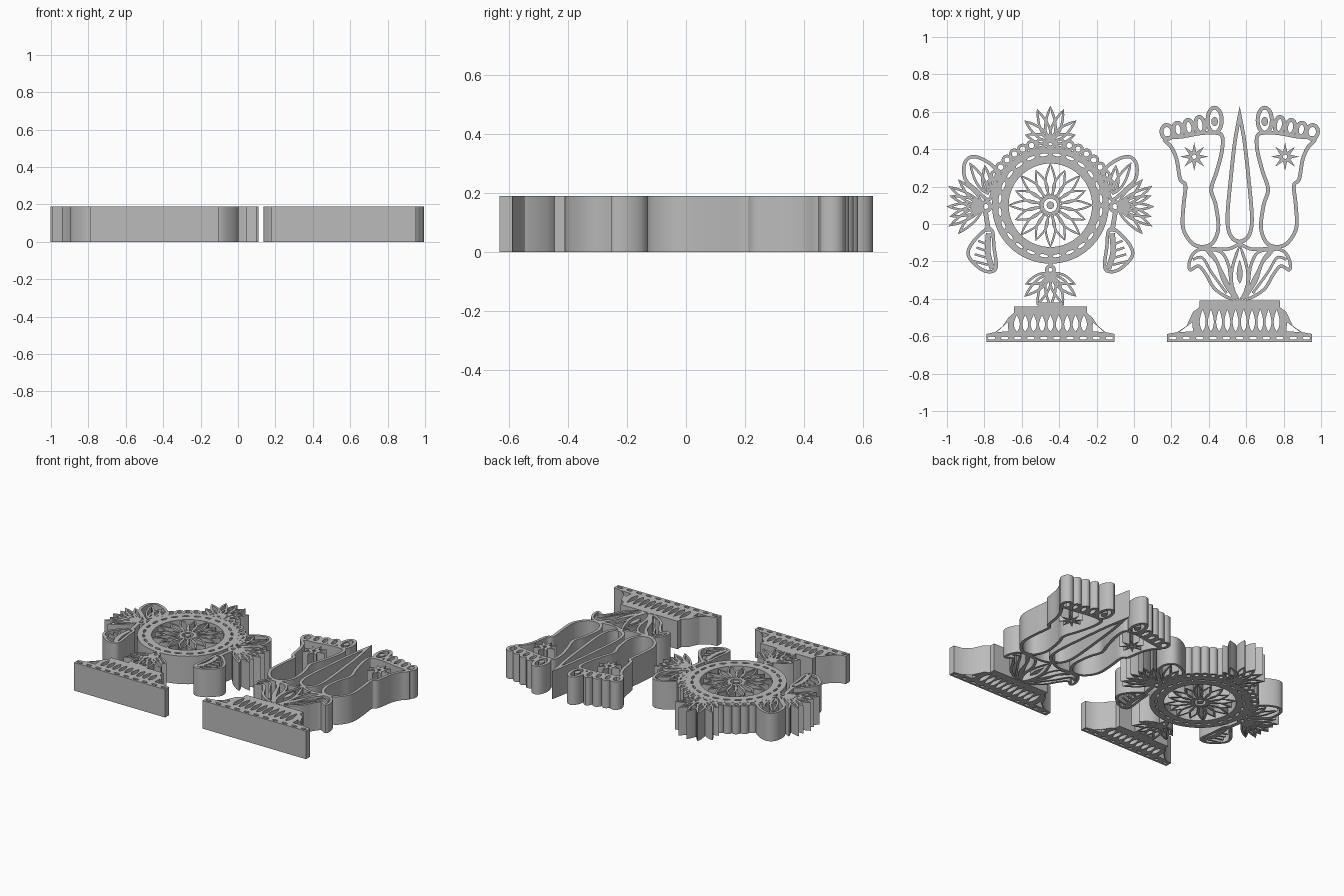
import bpy, bmesh, math
from mathutils import Vector

cube = bpy.data.objects.get("Cube")
if cube:
    bpy.data.objects.remove(cube)

H = 0.19             # thickness of every cut-out
WALL = 0.018         # usual outline width
WHEEL_X, FEET_X = -0.447, 0.565
HUB_Y = 0.10
parts = []

grey = bpy.data.materials.new("plain_grey")
grey.use_nodes = True
grey.diffuse_color = (0.5, 0.5, 0.5, 1)
grey.node_tree.nodes["Principled BSDF"].inputs["Base Color"].default_value = (0.5, 0.5, 0.5, 1)


def add(name, mesh):
    ob = bpy.data.objects.new(name, mesh)
    mesh.materials.append(grey)
    bpy.context.collection.objects.link(ob)
    parts.append(ob)


def solid(name, outline, holes=()):
    """Extruded flat shape with holes."""
    cu = bpy.data.curves.new(name, 'CURVE')
    cu.dimensions, cu.fill_mode, cu.extrude = '2D', 'BOTH', H / 2
    for loop in [outline, *holes]:
        sp = cu.splines.new('POLY')
        sp.points.add(len(loop) - 1)
        for p, c in zip(sp.points, loop):
            p.co = (c[0], c[1], 0, 1)
        sp.use_cyclic_u = True
    tmp = bpy.data.objects.new(name, cu)
    bpy.context.collection.objects.link(tmp)
    deps = bpy.context.evaluated_depsgraph_get()
    mesh = bpy.data.meshes.new_from_object(tmp.evaluated_get(deps))
    bpy.data.objects.remove(tmp)
    for v in mesh.vertices:
        v.co.z += H / 2
    mesh.materials.clear()
    add(name, mesh)


def wall(name, pts, w=WALL, closed=True):
    """Upright wall of even width following a path."""
    pts = [Vector(p) for p in pts]
    n = len(pts)
    bm = bmesh.new()
    rows = []
    for i, p in enumerate(pts):
        a = pts[i - 1] if closed or i else p
        b = pts[(i + 1) % n] if closed or i < n - 1 else p
        t = (b - a).normalized()
        off = Vector((-t.y, t.x)) * w / 2
        rows.append([bm.verts.new((*(p + off * s), z)) for s, z in ((1, 0), (-1, 0), (-1, H), (1, H))])
    for i in range(n if closed else n - 1):
        a, b = rows[i], rows[(i + 1) % n]
        for k in range(4):
            bm.faces.new((a[k], a[(k + 1) % 4], b[(k + 1) % 4], b[k]))
    if not closed:
        bm.faces.new(rows[0])
        bm.faces.new(rows[-1])
    bmesh.ops.recalc_face_normals(bm, faces=bm.faces)
    mesh = bpy.data.meshes.new(name)
    bm.to_mesh(mesh)
    bm.free()
    add(name, mesh)


def smooth(pts, closed=True, steps=6):
    """Rounded path through a few points."""
    n, out = len(pts), []
    P = [Vector(p) for p in pts]
    get = (lambda i: P[i % n]) if closed else (lambda i: P[max(0, min(n - 1, i))])
    for i in range(n if closed else n - 1):
        a, b, c, d = (get(i + k) for k in (-1, 0, 1, 2))
        for s in range(steps):
            t = s / steps
            out.append((2 * b + (c - a) * t + (2 * a - 5 * b + 4 * c - d) * t * t
                        + (3 * b - a - 3 * c + d) * t ** 3) / 2)
    return out if closed else out + [P[-1]]


def place(pts, cx, side=1):
    return [(cx + side * p[0], p[1]) for p in pts]


def oval(x, y, rx, ry, tilt=0, n=20):
    c, s = math.cos(tilt), math.sin(tilt)
    ring = [(rx * math.cos(k * math.tau / n), ry * math.sin(k * math.tau / n)) for k in range(n)]
    return [(x + u * c - v * s, y + u * s + v * c) for u, v in ring]


def leaf(base, tip, half, n=7):
    a, b = Vector(base), Vector(tip)
    side = (b - a).normalized().orthogonal()
    shape = [(k / n, half * math.sin(math.pi * (k / n) ** 0.8)) for k in range(n + 1)]
    return [a.lerp(b, t) + side * h for t, h in shape] + [a.lerp(b, t) - side * h for t, h in shape[-2:0:-1]]


def polar(r, ang, cx=WHEEL_X, cy=HUB_Y):
    return (cx + r * math.cos(ang), cy + r * math.sin(ang))


# Wheel rim with slots, inner rim and hub
slots = []
for k in range(24):
    a = math.tau * (k + 0.5) / 24
    slots.append(oval(*polar(0.272, a), 0.008, 0.024, a, 10))
solid("wheel_rim", oval(WHEEL_X, HUB_Y, 0.312, 0.312, n=72),
      [oval(WHEEL_X, HUB_Y, 0.242, 0.242, n=72)] + slots)
wall("inner_rim", oval(WHEEL_X, HUB_Y, 0.234, 0.234, n=72), 0.022)
wall("hub_ring", oval(WHEEL_X, HUB_Y, 0.045, 0.045), 0.018)
solid("hub_pin", oval(WHEEL_X, HUB_Y, 0.02, 0.02))

# Wheel petals, long and short in turn
for k in range(16):
    a = math.tau * k / 16
    tip = 0.222 if k % 2 == 0 else 0.2
    wall("wheel_petal", leaf(polar(0.05, a), polar(tip, a), 0.026), 0.011)

# Bead crown along the top of the rim
for k in range(17):
    a = math.radians(20 + 140 * k / 16)
    wall("crown_bead", oval(*polar(0.335, a), 0.022, 0.022, n=16), 0.015)


def fan(name, base, tips, half, w=0.013):
    for t in tips:
        wall(name, leaf(base, t, half), w)


# Top and bottom petal fans
for side in (-1, 1):
    fan("top_petal", (WHEEL_X, 0.44), place([(0.07, 0.61), (0.135, 0.55), (0.13, 0.475)], WHEEL_X, side), 0.024)
    fan("bottom_petal", (WHEEL_X, -0.27), place([(0.07, -0.43), (0.135, -0.385), (0.13, -0.32)], WHEEL_X, side), 0.024)
fan("top_petal", (WHEEL_X, 0.44), [(WHEEL_X, 0.625)], 0.028)
fan("bottom_petal", (WHEEL_X, -0.26), [(WHEEL_X, -0.44)], 0.028)
wall("lower_bead", oval(WHEEL_X, -0.245, 0.02, 0.02), 0.018)
wall("lower_stem", [(WHEEL_X, -0.23), (WHEEL_X, -0.2)], 0.02, False)

# Side fans, bow loops and hanging tails
loop = [(0.33, 0.13), (0.40, 0.185), (0.455, 0.24), (0.46, 0.32), (0.42, 0.36),
        (0.35, 0.34), (0.29, 0.285), (0.305, 0.2)]
tail = [(0.345, -0.03), (0.42, -0.105), (0.438, -0.17), (0.38, -0.235), (0.325, -0.255),
        (0.29, -0.23), (0.302, -0.12), (0.31, -0.04)]
for side in (-1, 1):
    at = lambda pts: place(pts, WHEEL_X, side)
    fan("side_petal", at([(0.36, 0.093)])[0],
        at([(0.55, 0.093), (0.535, 0.15), (0.54, 0.2), (0.49, 0.235),
            (0.535, 0.04), (0.54, -0.01), (0.49, -0.05)]), 0.02)
    wall("side_bead", oval(*at([(0.345, 0.093)])[0], 0.024, 0.024), 0.02)
    wall("bow_loop", smooth(at(loop)))
    fan("bow_fold", at([(0.335, 0.16)])[0], at([(0.43, 0.325), (0.35, 0.31)]), 0.022)
    wall("bow_tail", smooth(at(tail)))
    wall("tail_fold", smooth(at([(0.33, -0.05), (0.335, -0.15), (0.31, -0.24)]), False), 0.03, False)
    for k in range(4):
        y = -0.09 - 0.036 * k
        wall("tail_stripe", at([(0.335, y - 0.02), (0.385 + 0.01 * k, y)]), 0.012, False)
    wall("tail_link", at([(0.33, -0.04), (0.35, 0.08)]), 0.025, False)


def pedestal(cx, top, half_top, half_base, count):
    """Slab, sloped body with petal openings, and slotted foot."""
    step = half_base - half_top
    edge = [(half_top, top), (half_top, top - 0.035), (half_top + 0.2 * step, top - 0.06),
            (half_top + 0.4 * step, -0.545), (half_top + 0.68 * step, -0.578),
            (half_base, -0.588), (half_base, -0.632)]
    outline = place(edge, cx) + place(edge[::-1], cx, -1)
    holes = []
    for k in range(count):
        x = cx + half_top * 0.92 * (2 * k / (count - 1) - 1)
        holes.append(leaf((x, -0.575), (x, top - 0.045), 0.016))
    for side in (-1, 1):
        x = half_top + 0.2 * step
        holes.append(place([(x, -0.575), (x + 0.42 * step, -0.577), (x + 0.02 * step, -0.525)], cx, side))
    n = count + 1
    for k in range(n):
        holes.append(oval(cx + half_base * 0.92 * (2 * k / (n - 1) - 1), -0.61, 0.021, 0.009, n=10))
    solid("pedestal", outline, holes)


pedestal(WHEEL_X, -0.44, 0.195, 0.342, 9)
pedestal(FEET_X, -0.41, 0.215, 0.388, 10)
solid("pedestal_neck", place([(-0.075, -0.45), (0.075, -0.45), (0.06, -0.42), (-0.06, -0.42)], WHEEL_X))

# Feet: outline, toes, nail and star
sole = [(0.40, 0.455), (0.365, 0.41), (0.337, 0.345), (0.318, 0.24), (0.29, 0.205), (0.30, 0.10),
        (0.303, -0.02), (0.257, -0.10), (0.20, -0.122), (0.144, -0.10), (0.114, -0.02),
        (0.128, 0.10), (0.152, 0.185), (0.123, 0.28), (0.095, 0.39), (0.094, 0.47),
        (0.134, 0.488), (0.21, 0.485), (0.305, 0.468)]
toes = [(0.134, 0.555, 0.038, 0.067), (0.212, 0.53, 0.024, 0.043), (0.272, 0.517, 0.024, 0.04),
        (0.33, 0.505, 0.024, 0.037), (0.388, 0.492, 0.03, 0.037)]
for side in (-1, 1):
    wall("foot_outline", smooth(place(sole, FEET_X, side)), 0.02)
    for k, (x, y, rx, ry) in enumerate(toes):
        wall("toe", oval(FEET_X + side * x, y, rx, ry, -0.15 * side * (k > 0)), 0.021)
    solid("toe_nail", oval(FEET_X + side * 0.134, 0.548, 0.018, 0.024))
    cx, cy = FEET_X + side * 0.243, 0.36
    star = [polar(0.075 if k % 2 == 0 else 0.028, math.tau * k / 16, cx, cy) for k in range(16)]
    solid("sole_star", star, [oval(cx, cy, 0.012, 0.012, n=10)])

# Central teardrop
drop = [(0, 0.63), (0.034, 0.45), (0.058, 0.24), (0.075, 0.05), (0.068, -0.04), (0.04, -0.09), (0, -0.105)]
hole = [(0, 0.53), (0.017, 0.43), (0.038, 0.24), (0.055, 0.05), (0.05, -0.03), (0.03, -0.07), (0, -0.085)]
mirrored = lambda p: [(0, p[0][1])] + smooth(p, False)[1:-1] + [p[-1]] + \
    [(-v[0], v[1]) for v in smooth(p, False)[-2:0:-1]]
solid("teardrop", place(mirrored(drop), FEET_X), [place(mirrored(hole), FEET_X)])

# Lotus carrying the feet
curl = [(0.04, -0.40), (0.13, -0.35), (0.18, -0.27), (0.22, -0.225), (0.265, -0.245), (0.268, -0.20),
        (0.24, -0.15), (0.19, -0.135), (0.14, -0.17), (0.10, -0.25), (0.06, -0.33)]
inner = [(0.02, -0.40), (0.085, -0.31), (0.12, -0.21), (0.17, -0.145), (0.10, -0.15), (0.06, -0.22), (0.045, -0.32)]
for side in (-1, 1):
    wall("lotus_curl", smooth(place(curl, FEET_X, side)), 0.017)
    wall("lotus_inner", smooth(place(inner, FEET_X, side)), 0.016)
    wall("lotus_vein", smooth(place([(0.07, -0.37), (0.15, -0.26), (0.2, -0.18), (0.25, -0.19)], FEET_X, side), False), 0.014, False)
    wall("lotus_link", smooth(place([(0.0, -0.105), (0.07, -0.135), (0.2, -0.125)], FEET_X, side), False), 0.018, False)
wall("lotus_centre", leaf((FEET_X, -0.41), (FEET_X, -0.115), 0.045), 0.016)
solid("lotus_seed", leaf((FEET_X, -0.32), (FEET_X, -0.19), 0.016))

# Smooth the curved walls, keep edges sharp
bpy.ops.object.select_all(action='DESELECT')
for ob in parts:
    ob.select_set(True)
bpy.context.view_layer.objects.active = parts[0]
bpy.ops.object.shade_smooth_by_angle(angle=math.radians(30))
